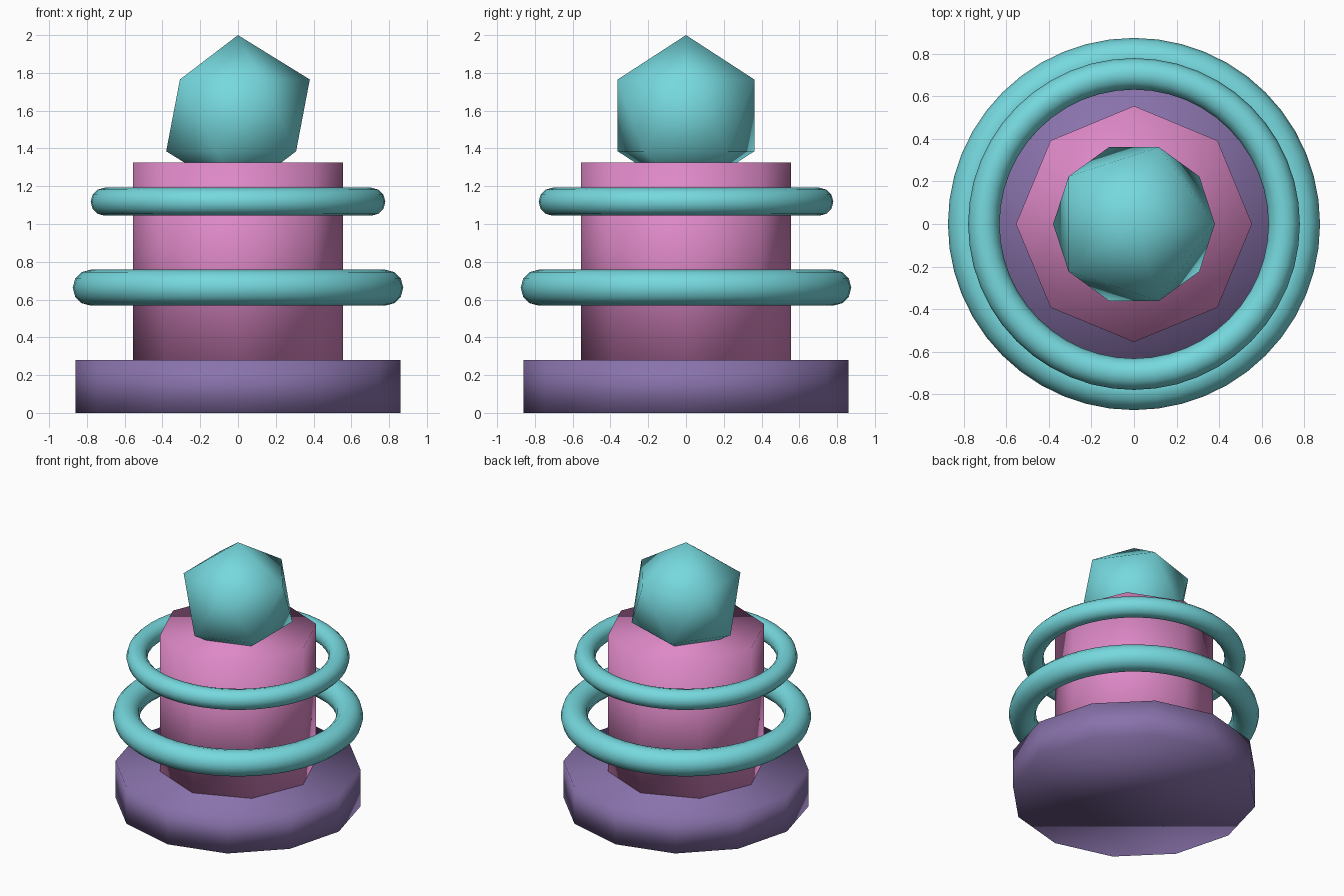
import bpy

old = bpy.data.objects.get("Cube")
if old:
    bpy.data.objects.remove(old, do_unlink=True)


def make_material(name, rgb):
    mat = bpy.data.materials.new(name)
    mat.use_nodes = True
    color = (*rgb, 1.0)
    mat.diffuse_color = color
    mat.node_tree.nodes["Principled BSDF"].inputs["Base Color"].default_value = color
    return mat


purple = make_material("purple", (0.25, 0.17, 0.41))
pink = make_material("pink", (0.73, 0.25, 0.57))
teal = make_material("teal", (0.18, 0.69, 0.73))


def finish(name, mat):
    """Name, colour and smooth the primitive that was just added."""
    obj = bpy.context.object
    obj.name = obj.data.name = name
    obj.data.materials.append(mat)
    bpy.ops.object.shade_smooth()
    return obj


def drum(name, sides, radius, bottom, top, mat):
    bpy.ops.mesh.primitive_cylinder_add(
        vertices=sides, radius=radius, depth=top - bottom,
        location=(0, 0, (bottom + top) / 2))
    return finish(name, mat)


def ring(name, major, minor, height):
    bpy.ops.mesh.primitive_torus_add(
        major_radius=major, minor_radius=minor,
        major_segments=48, minor_segments=12, location=(0, 0, height))
    return finish(name, teal)


# Twelve-sided base and eight-sided column
drum("base", 12, 0.86, 0, 0.28, purple)
drum("column", 8, 0.555, 0.28, 1.325, pink)

# Floating rings around the column
ring("lower_ring", 0.78, 0.095, 0.663)
ring("upper_ring", 0.706, 0.074, 1.118)

# Crystal sunk into the top of the column
bpy.ops.mesh.primitive_ico_sphere_add(subdivisions=1, radius=0.425, location=(0, 0, 1.575))
finish("crystal", teal)
